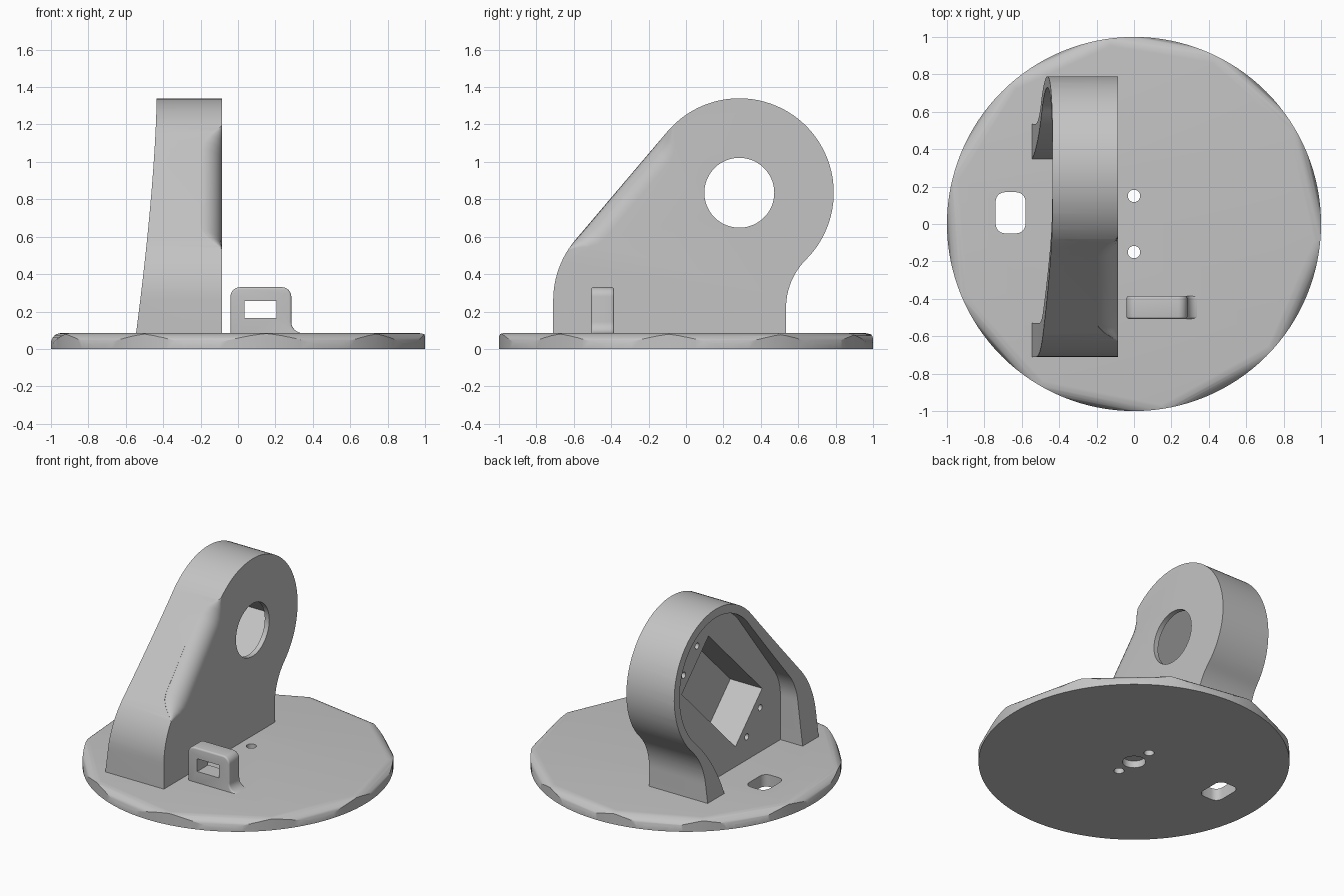
import bpy, bmesh, math
from mathutils import Vector

if "Cube" in bpy.data.objects:
    bpy.data.objects.remove(bpy.data.objects["Cube"])

TOP = 0.085      # upper face of the base
FACE = -0.085    # flat side of the upright

grey = bpy.data.materials.new("light grey")
grey.diffuse_color = (0.55, 0.55, 0.55, 1)
grey.use_nodes = True
grey.node_tree.nodes["Principled BSDF"].inputs["Base Color"].default_value = grey.diffuse_color


def finish(name, bm):
    bmesh.ops.recalc_face_normals(bm, faces=bm.faces)
    me = bpy.data.meshes.new(name)
    bm.to_mesh(me)
    bm.free()
    me.materials.append(grey)
    ob = bpy.data.objects.new(name, me)
    bpy.context.collection.objects.link(ob)
    return ob


def loft(name, rings):
    """Closed solid through rings that share one point count."""
    bm = bmesh.new()
    vs = [[bm.verts.new(p) for p in r] for r in rings]
    n = len(rings[0])
    for a, b in zip(vs, vs[1:]):
        for i in range(n):
            j = (i + 1) % n
            bm.faces.new((a[i], a[j], b[j], b[i]))
    bm.faces.new(vs[0])
    bm.faces.new(vs[-1])
    return finish(name, bm)


def prism(name, pts, axis, lo, hi):
    place = {"x": lambda a, b, c: (c, a, b),
             "y": lambda a, b, c: (a, c, b),
             "z": lambda a, b, c: (a, b, c)}[axis]
    return loft(name, [[place(a, b, c) for a, b in pts] for c in (lo, hi)])


def arc(cx, cy, r, a0, a1, n=12):
    return [(cx + r * math.cos(math.radians(a0 + (a1 - a0) * i / n)),
             cy + r * math.sin(math.radians(a0 + (a1 - a0) * i / n))) for i in range(n + 1)]


def circle(cx, cy, r, n=32):
    return arc(cx, cy, r, 0, 360, n)[:-1]


def round_rect(x0, x1, y0, y1, r):
    return (arc(x1 - r, y1 - r, r, 0, 90, 6) + arc(x0 + r, y1 - r, r, 90, 180, 6)
            + arc(x0 + r, y0 + r, r, 180, 270, 6) + arc(x1 - r, y0 + r, r, 270, 360, 6))


def apply_mods(ob):
    dg = bpy.context.evaluated_depsgraph_get()
    me = bpy.data.meshes.new_from_object(ob.evaluated_get(dg))
    ob.modifiers.clear()
    ob.data = me


def boolean(ob, cutter, op="DIFFERENCE"):
    m = ob.modifiers.new("cut", "BOOLEAN")
    m.operation, m.solver, m.object = op, "EXACT", cutter
    apply_mods(ob)
    bpy.data.objects.remove(cutter)


def smooth(ob, angle=30):
    bpy.ops.object.select_all(action="DESELECT")
    ob.select_set(True)
    bpy.context.view_layer.objects.active = ob
    bpy.ops.object.shade_smooth_by_angle(angle=math.radians(angle))


# Base: ten-sided plate with a rounded top edge, trimmed to a round disc
corners = [-156, -121.6, -81.4, -41, -6, 32, 63, 98, 131, 165]
mids = [math.radians((a + b) / 2) for a, b in zip(corners, corners[1:] + [204])]


def polygon_ring(apothem, z):
    ring = []
    for a, b in zip(mids, mids[1:] + [mids[0] + 2 * math.pi]):
        r, m = apothem / math.cos((b - a) / 2), (a + b) / 2
        ring.append((r * math.cos(m), r * math.sin(m), z))
    return ring


steps = [math.radians(11.25 * i) for i in range(9)]
base = loft("base", [polygon_ring(1.003 - TOP * (1 - math.cos(t)), TOP * math.sin(t)) for t in steps])
boolean(base, prism("disc_trim", circle(0, 0, 1, 128), "z", -0.1, 0.3), "INTERSECT")
for y in (-0.15, 0.15):
    boolean(base, prism("screw_hole", circle(0, y, 0.033), "z", -0.1, 0.3))
boolean(base, prism("cable_hole", round_rect(-0.74, -0.58, -0.05, 0.17, 0.05), "z", -0.1, 0.3))
boolean(base, prism("bottom_recess", circle(0, 0, 0.075), "z", -0.1, 0.05))
smooth(base)

# Upright: head circle, sloped front, concave neck at the back
HY, HZ = 0.285, 0.835
outline = ([(0.535, 0.06)] + arc(0.90, 0.22, 0.365, 180, 135)
           + arc(HY, HZ, 0.505, -45, 140, 48)[1:]
           + arc(-0.21, 0.26, 0.5, 140, 180, 12) + [(-0.71, 0.06)])
upright = prism("upright", outline, "x", -0.6, FACE)

# Curved left edge of the upright
edge = []
for i in range(25):
    z = 0.04 + 1.3 * i / 24
    edge.append((-0.435 - 0.11 * max(0, (1.34 - z) / 1.255) ** 1.5, z))
boolean(upright, prism("side_trim", [(-0.9, 0.0), (edge[0][0], 0.0)] + edge
                       + [(-0.435, 1.5), (-0.9, 1.5)], "y", -1, 1))

# Pocket open towards the left and the base
pocket = ([(0.325, 0.0)] + arc(1.285, -0.165, 0.97, 165, 135)
          + arc(HY, HZ, 0.445, -45, 140, 48)[1:]
          + arc(-0.21, 0.40, 0.32, 140, 180, 10) + [(-0.53, 0.0)])
boolean(upright, prism("pocket", pocket, "x", -0.9, -0.37))

# Tilted motor recess with its four screw holes and the shaft hole
MY, MZ, S = 0.125, 0.677, math.sqrt(0.5)


def tilt(u, v):
    return (MY + (u - v) * S, MZ + (u + v) * S)


recess = [tilt(u, v) for u, v in ((0.425, 0.212), (-0.425, 0.212), (-0.425, -0.212), (0.425, -0.212))]
boolean(upright, prism("motor_recess", recess, "x", -0.5, -0.12))
for u in (-0.5, 0.5):
    for v in (-0.106, 0.106):
        boolean(upright, prism("motor_screw", circle(*tilt(u, v), 0.022, 16), "x", -0.5, -0.2))
boolean(upright, prism("shaft_hole", circle(HY, HZ, 0.187, 48), "x", -0.3, 0.1))

# Rounded sloped edge that fades out at both ends
start, end = Vector((-0.594, 0.577)), Vector((-0.104, 1.158))
inward = Vector((0.766, -0.643))
sections = []
for t, r in ((-0.08, 0.002), (-0.03, 0.03), (0.03, 0.075), (0.09, 0.105), (0.15, 0.115),
             (0.85, 0.115), (0.91, 0.105), (0.97, 0.075), (1.03, 0.03), (1.08, 0.002)):
    prof = [(-0.03, FACE - r)] + [(r - r * math.cos(a), FACE - r + r * math.sin(a))
            for a in (math.pi / 16 * k for k in range(9))] + [(r, FACE + 0.03), (-0.03, FACE + 0.03)]
    p = start.lerp(end, t)
    sections.append([(x, p.x + inward.x * u, p.y + inward.y * u) for u, x in prof])
boolean(upright, loft("edge_round", sections))
smooth(upright)

# Cable loop with rounded edges and a flared foot
loop = ([(-0.04, 0.04), (0.345, 0.04), (0.345, TOP)] + arc(0.345, 0.145, 0.06, 270, 180, 8)[1:]
        + arc(0.235, 0.28, 0.05, 0, 90, 8) + arc(0.01, 0.28, 0.05, 90, 180, 8))
cable_loop = prism("cable_loop", loop, "y", -0.507, -0.385)
bev = cable_loop.modifiers.new("round", "BEVEL")
bev.width, bev.segments, bev.limit_method, bev.angle_limit = 0.03, 4, "ANGLE", math.radians(60)
apply_mods(cable_loop)
boolean(cable_loop, prism("loop_hole", [(0.035, 0.165), (0.205, 0.165), (0.205, 0.255), (0.035, 0.255)],
                          "y", -0.7, -0.2))
smooth(cable_loop, 40)
